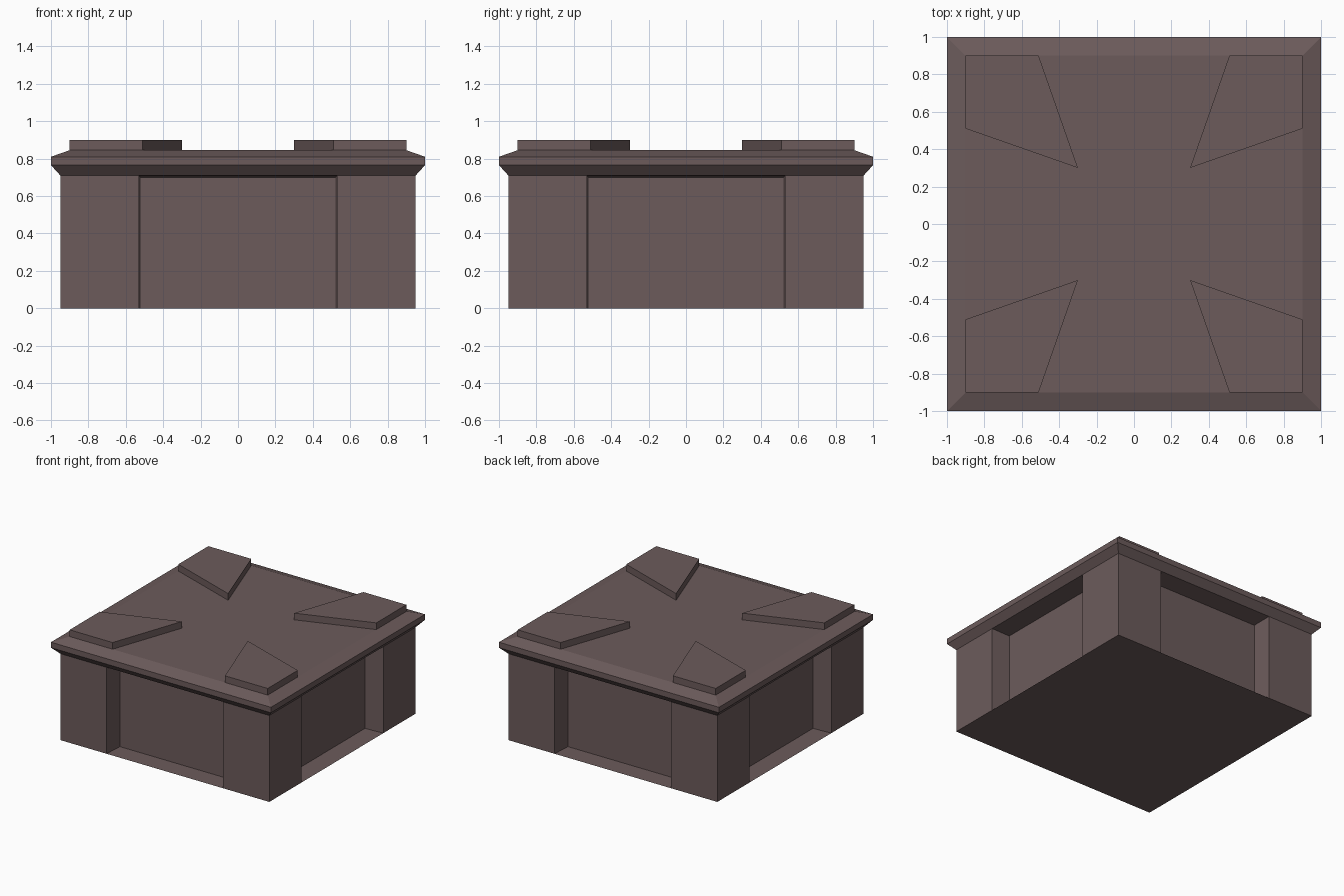
import bpy, bmesh
from math import pi
from mathutils import Matrix

if "Cube" in bpy.data.objects:
    bpy.data.objects.remove(bpy.data.objects["Cube"])

mat = bpy.data.materials.new("brown_stone")
mat.diffuse_color = (0.15, 0.105, 0.105, 1)
mat.use_nodes = True
mat.node_tree.nodes["Principled BSDF"].inputs["Base Color"].default_value = mat.diffuse_color


def finish(name, bm):
    """Weld a bmesh, orient it and turn it into an object."""
    bmesh.ops.remove_doubles(bm, verts=bm.verts, dist=0.0005)
    bmesh.ops.recalc_face_normals(bm, faces=bm.faces)
    mesh = bpy.data.meshes.new(name)
    bm.to_mesh(mesh)
    bm.free()
    mesh.materials.append(mat)
    obj = bpy.data.objects.new(name, mesh)
    bpy.context.collection.objects.link(obj)
    return obj


def face(bm, pts, rot=Matrix.Identity(4)):
    f = bm.faces.new([bm.verts.new(p) for p in pts])
    bmesh.ops.transform(bm, matrix=rot, verts=f.verts)


def square(r, z):
    return [(-r, -r, z), (r, -r, z), (r, r, z), (-r, r, z)]


# Body: square base with a recessed panel on each side
H = 0.71
plan = [(-0.95, -0.95, H), (-0.53, -0.95, H), (-0.52, -0.79, H - 0.01),
        (0.52, -0.79, H - 0.01), (0.53, -0.95, H), (0.95, -0.95, H)]
bm = bmesh.new()
for i in range(4):
    rot = Matrix.Rotation(i * pi / 2, 4, 'Z')
    for j, (a, b) in enumerate(zip(plan, plan[1:])):
        # pillar faces at full height, recess faces under the soffit
        face(bm, [(a[0], a[1], 0), (b[0], b[1], 0), b, a], rot)
    face(bm, plan[1:5], rot)                                    # soffit
    floor = [(x, y, 0) for x, y, z in plan[1:5]]
    face(bm, floor, rot)                                        # recess floor
bmesh.ops.remove_doubles(bm, verts=bm.verts, dist=0.0005)
# underside: fill the cross-shaped outline inside the recess floors
core = [Matrix.Rotation(i * pi / 2, 4, 'Z') @ Matrix.Translation((x, y, 0)) @ Matrix.Identity(4)
        for i in range(4) for x, y, z in plan[:-1]]
face(bm, [m.to_translation() for m in core])
finish("body", bm)

# Lid: bevelled slab lofted from square rings
bm = bmesh.new()
rings = [square(r, z) for r, z in
         ((0.95, H), (1.0, 0.765), (1.0, 0.81), (0.9, 0.845))]
for lo, hi in zip(rings, rings[1:]):
    for i in range(4):
        k = (i + 1) % 4
        face(bm, [lo[i], lo[k], hi[k], hi[i]])
face(bm, rings[0])
face(bm, rings[-1])
finish("lid", bm)

# Corner pads: kite-shaped plates pointing at the centre
kite = [(0.9, 0.9), (0.51, 0.9), (0.3, 0.3), (0.9, 0.51)]
for i, name in enumerate(("back_right", "back_left", "front_left", "front_right")):
    bm = bmesh.new()
    rot = Matrix.Rotation(i * pi / 2, 4, 'Z')
    for j in range(4):
        a, b = kite[j], kite[(j + 1) % 4]
        face(bm, [(*a, 0.845), (*b, 0.845), (*b, 0.9), (*a, 0.9)], rot)
    face(bm, [(*p, 0.9) for p in kite], rot)
    finish("corner_pad_" + name, bm)
